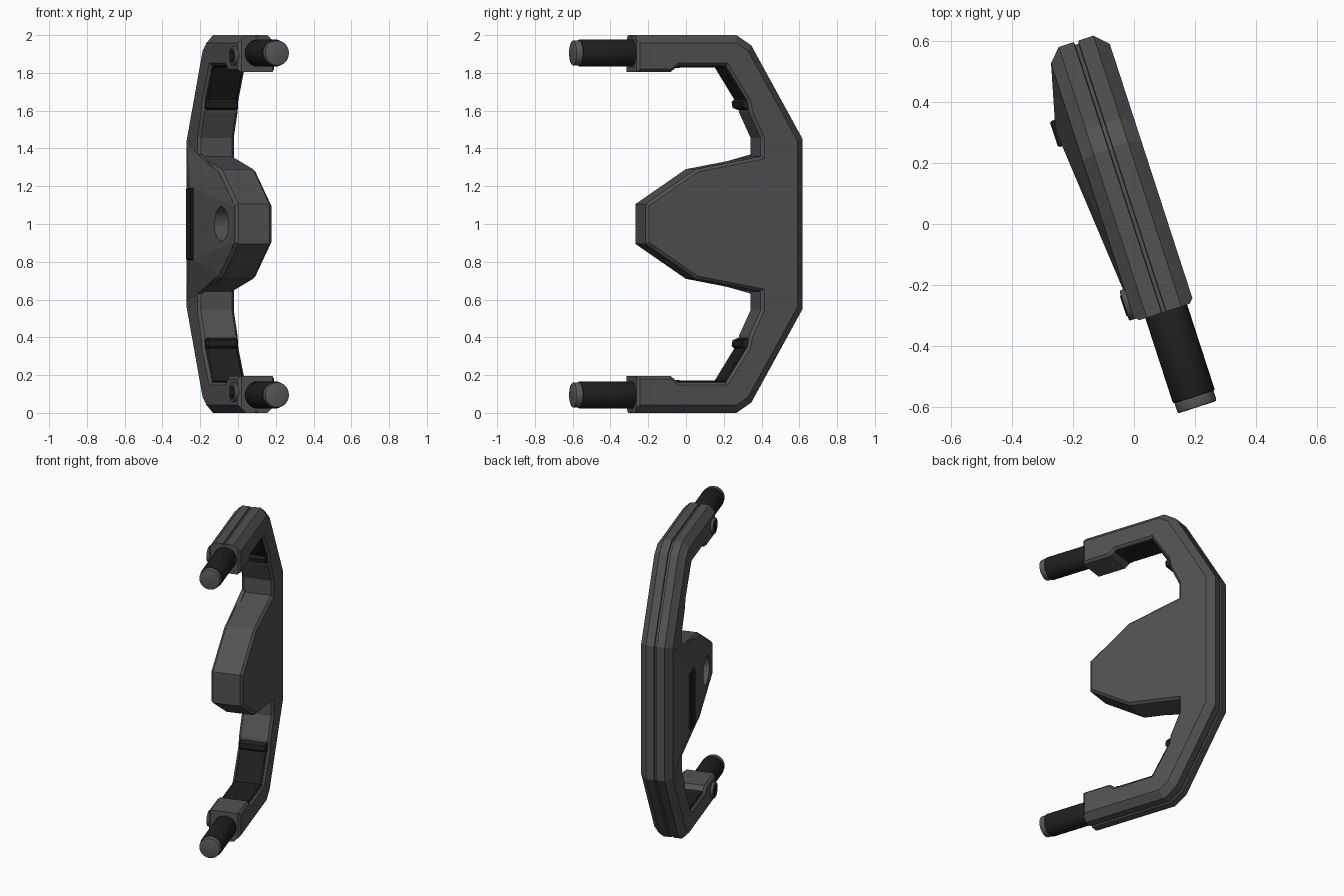
import bpy, bmesh, math
from mathutils import Vector, Matrix

if "Cube" in bpy.data.objects:
    bpy.data.objects.remove(bpy.data.objects["Cube"])

TURN = math.radians(18)          # whole model is turned about z


def material(name, c):
    m = bpy.data.materials.new(name)
    m.diffuse_color = (c, c, c, 1)
    m.use_nodes = True
    m.node_tree.nodes["Principled BSDF"].inputs["Base Color"].default_value = m.diffuse_color
    return m


GREY = material("dark grey shell", 0.085)
BLACK = material("black rubber", 0.014)
CAP = material("grey tip", 0.10)


def finish(name, bm, mat, smooth=False):
    bmesh.ops.recalc_face_normals(bm, faces=bm.faces[:])
    me = bpy.data.meshes.new(name)
    bm.to_mesh(me)
    bm.free()
    ob = bpy.data.objects.new(name, me)
    bpy.context.collection.objects.link(ob)
    ob.rotation_euler.z = TURN
    me.materials.append(mat)
    if smooth:
        bpy.context.view_layer.objects.active = ob
        ob.select_set(True)
        bpy.ops.object.shade_smooth_by_angle(angle=math.radians(35))
        ob.select_set(False)
    return ob


def offset(pts, dist):
    """Inset a closed counter-clockwise outline, one distance per edge."""
    n, out = len(pts), []
    for i in range(n):
        a, b, c = (Vector(pts[j % n]) for j in (i - 1, i, i + 1))
        d1, d2 = (b - a).normalized(), (c - b).normalized()
        n1, n2 = Vector((-d1.y, d1.x)), Vector((-d2.y, d2.x))
        k1, k2 = dist[i - 1], dist[i]
        det = n1.x * n2.y - n1.y * n2.x
        if abs(det) < 1e-4:
            out.append(b + n1 * k1)
        else:
            out.append(b + Vector((k1 * n2.y - k2 * n1.y, k2 * n1.x - k1 * n2.x)) / det)
    return out


def loft(pts, kinds, layers):
    """Stack inset outlines (y, z) along x; layer = x, inner inset, outer inset."""
    area = sum(pts[i - 1][0] * pts[i][1] - pts[i][0] * pts[i - 1][1] for i in range(len(pts)))
    s = 1 if area > 0 else -1
    bm, rings = bmesh.new(), []
    for x, di, do in layers:
        ring = offset(pts, [s * (do if k else di) for k in kinds])
        rings.append([bm.verts.new((x, p.x, p.y)) for p in ring])
    n = len(pts)
    for r, q in zip(rings, rings[1:]):
        for i in range(n):
            bm.faces.new((r[i], r[(i + 1) % n], q[(i + 1) % n], q[i]))
    bm.faces.new(rings[0])
    bm.faces.new(rings[-1])
    return bm


def cylinder(name, centre, axis, r, length, mat, bevel=0.0, segs=32):
    bm = bmesh.new()
    rot = Vector((0, 0, 1)).rotation_difference(Vector(axis)).to_matrix().to_4x4()
    bmesh.ops.create_cone(bm, cap_ends=True, segments=segs, radius1=r, radius2=r, depth=length,
                          matrix=Matrix.Translation(centre) @ rot)
    if bevel:
        rim = [e for e in bm.edges if any(len(f.verts) > 4 for f in e.link_faces)]
        bmesh.ops.bevel(bm, geom=rim, offset=bevel, segments=2, affect='EDGES', profile=0.5)
    return finish(name, bm, mat, True)


# main frame: upper half outline (y, z), then mirrored about z = 1
half = [(-.256, 1.105), (.025, 1.29), (.386, 1.357), (.386, 1.455), (.322, 1.59), (.31, 1.65),
        (.19, 1.837), (-.075, 1.837), (-.115, 1.805), (-.305, 1.805), (-.305, 2.0),
        (.26, 2.0), (.343, 1.945), (.628, 1.45)]
half_kind = [0] * 10 + [1] * 4               # kind of the edge after each point
outline = half + [(y, 2 - z) for y, z in reversed(half)]
kinds = half_kind + half_kind[-2::-1] + [0]
frame = finish("frame", loft(outline, kinds, [
    (-.096, .015, .042), (-.081, 0, .027), (-.055, 0, 0), (-.004, 0, 0), (-.002, 0, .01),
    (.01, 0, .01), (.012, 0, 0), (.064, 0, 0), (.092, 0, .027), (.107, .015, .042)]), GREY)

# faceted bulge on the left side of the centre plate
bm = bmesh.new()
for s in (-1, 1):
    for y, z in [(-.24, .096), (.03, .27), (.386, .34), (.582, .42)]:
        for x in (-.07, -.0965):
            bm.verts.new((x, y, 1 + s * z))
    bm.verts.new((-.148, .38, 1 + s * .19))
    bm.verts.new((-.146, .33, 1 + s * .19))
res = bmesh.ops.convex_hull(bm, input=bm.verts[:])
bmesh.ops.delete(bm, geom=list({g for g in res["geom_interior"] if isinstance(g, bmesh.types.BMVert)}),
                 context='VERTS')
bulge = finish("side_bulge", bm, GREY)

# round hole through the bulge into the plate
cutter = cylinder("hole_cutter", (-.12, -.06, 1), (1, 0, 0), .092, .16, GREY)
cutter.hide_render = True
for ob in (frame, bulge):
    mod = ob.modifiers.new("hole", 'BOOLEAN')
    mod.operation, mod.object, mod.solver = 'DIFFERENCE', cutter, 'EXACT'
    bpy.context.view_layer.objects.active = ob
    bpy.ops.object.modifier_apply(modifier="hole")
bpy.data.objects.remove(cutter, do_unlink=True)

# long thin plate on the bulge ridge
bm = bmesh.new()
bmesh.ops.create_cube(bm, size=1, matrix=Matrix.Translation((-.148, .36, 1))
                      @ Matrix.Diagonal((.022, .09, .38, 1)))
bmesh.ops.bevel(bm, geom=bm.edges[:], offset=.006, segments=1, affect='EDGES')
finish("side_plate", bm, BLACK)

for s, side in ((1, "upper"), (-1, "lower")):
    def Z(z):
        return 1 + s * (z - 1)

    # rubber pad lining the inside of the arm, with a lip at its end
    pad = [(-.08, 1.86), (-.08, 1.825), (-.05, 1.829), (.184, 1.829), (.292, 1.66), (.278, 1.645),
           (.283, 1.615), (.312, 1.604), (.34, 1.62), (.34, 1.67), (.21, 1.86)]
    pad = [(y, Z(z)) for y, z in pad]
    finish(side + "_pad", loft(pad, [0] * len(pad), [
        (-.082, .006, 0), (-.074, 0, 0), (.085, 0, 0), (.093, .006, 0)]), BLACK)

    # rod with a grey tip
    cylinder(side + "_rod", (.012, -.44, Z(1.905)), (0, 1, 0), .072, .32, BLACK, .006)
    cylinder(side + "_rod_tip", (.012, -.605, Z(1.905)), (0, 1, 0), .067, .06, CAP, .006)

    # round button on the left of the arm end
    cylinder(side + "_button_ring", (-.098, -.245, Z(1.89)), (1, 0, 0), .052, .03, GREY, .005, 24)
    cylinder(side + "_button", (-.1, -.245, Z(1.89)), (1, 0, 0), .036, .034, BLACK, .003, 24)
